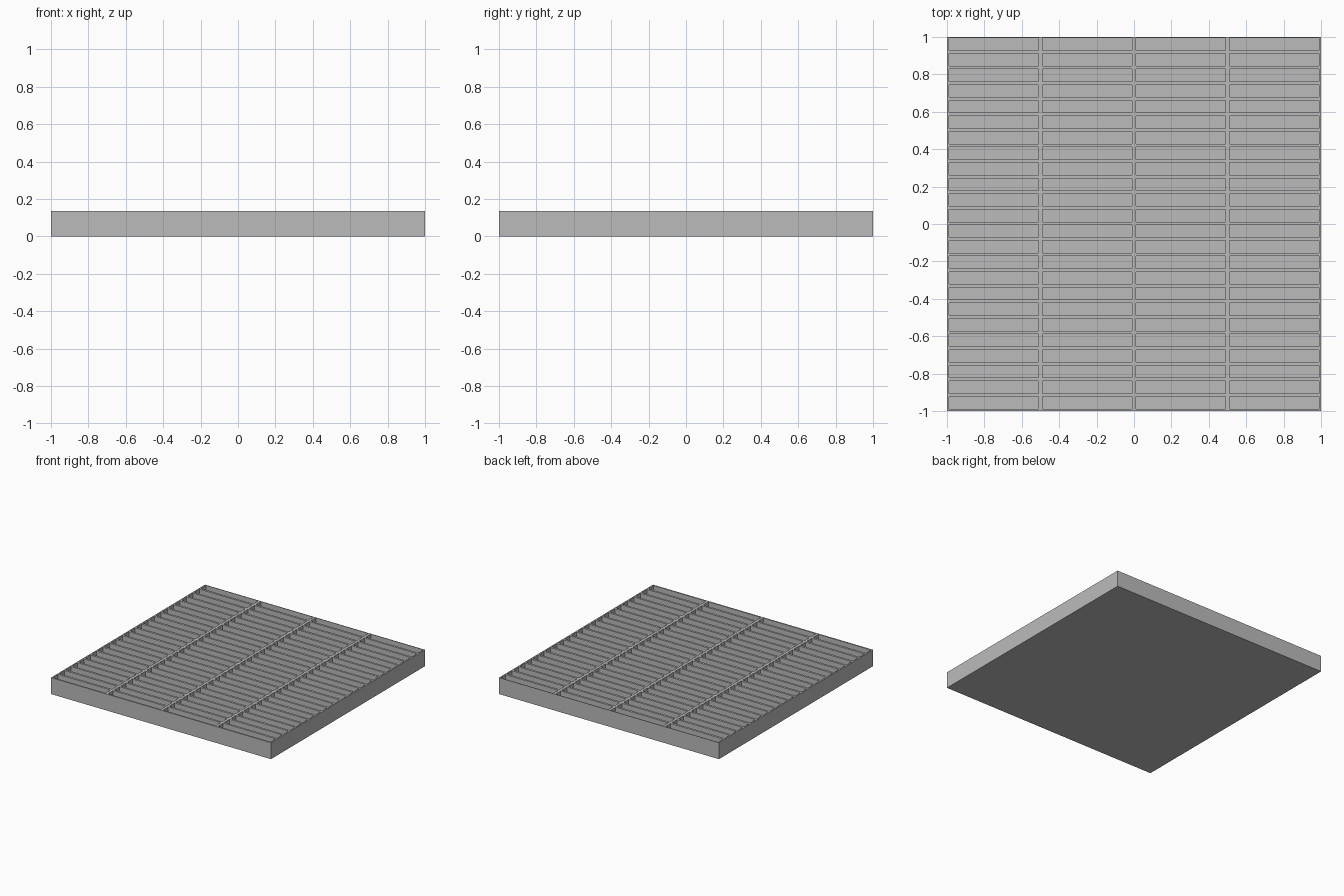
import bpy, bmesh

if "Cube" in bpy.data.objects:
    bpy.data.objects.remove(bpy.data.objects["Cube"])

HEIGHT, DEPTH = 0.135, 0.08      # slab height, pocket depth
COLS, ROWS = 4, 24               # pockets across x and y
POCKET_X, POCKET_Y = 0.478, 0.066
SHIFT_Y = 0.003                  # pockets sit slightly off centre


def cuts(count, size, shift=0.0):
    """Edges of the pockets along one axis, with the outer rims."""
    pitch = 2 / count
    out = [-1.0]
    for i in range(count):
        mid = -1 + pitch * (i + 0.5) + shift
        out += [mid - size / 2, mid + size / 2]
    return out + [1.0]


grey = bpy.data.materials.new("mid_grey")
grey.diffuse_color = (0.5, 0.5, 0.5, 1)
grey.use_nodes = True
grey.node_tree.nodes["Principled BSDF"].inputs["Base Color"].default_value = grey.diffuse_color

xs, ys = cuts(COLS, POCKET_X), cuts(ROWS, POCKET_Y, SHIFT_Y)
bm = bmesh.new()

# Top surface divided into rims, bars and pocket openings
grid = [[bm.verts.new((x, y, HEIGHT)) for y in ys] for x in xs]
pockets = []
for i in range(len(xs) - 1):
    for j in range(len(ys) - 1):
        f = bm.faces.new((grid[i][j], grid[i + 1][j],
                          grid[i + 1][j + 1], grid[i][j + 1]))
        if i % 2 and j % 2:
            pockets.append(f)

# Outer walls and flat underside
rim = [e for e in bm.edges if e.is_boundary]
res = bmesh.ops.extrude_edge_only(bm, edges=rim)
for v in res["geom"]:
    if isinstance(v, bmesh.types.BMVert):
        v.co.z = 0
bmesh.ops.holes_fill(bm, edges=[e for e in bm.edges if e.is_boundary], sides=0)

# Pockets sunk between the bars
res = bmesh.ops.extrude_discrete_faces(bm, faces=pockets)
for f in res["faces"]:
    for v in f.verts:
        v.co.z = HEIGHT - DEPTH

bmesh.ops.recalc_face_normals(bm, faces=bm.faces)
mesh = bpy.data.meshes.new("slotted_panel")
bm.to_mesh(mesh)
bm.free()
mesh.materials.append(grey)
panel = bpy.data.objects.new("slotted_panel", mesh)
bpy.context.collection.objects.link(panel)
